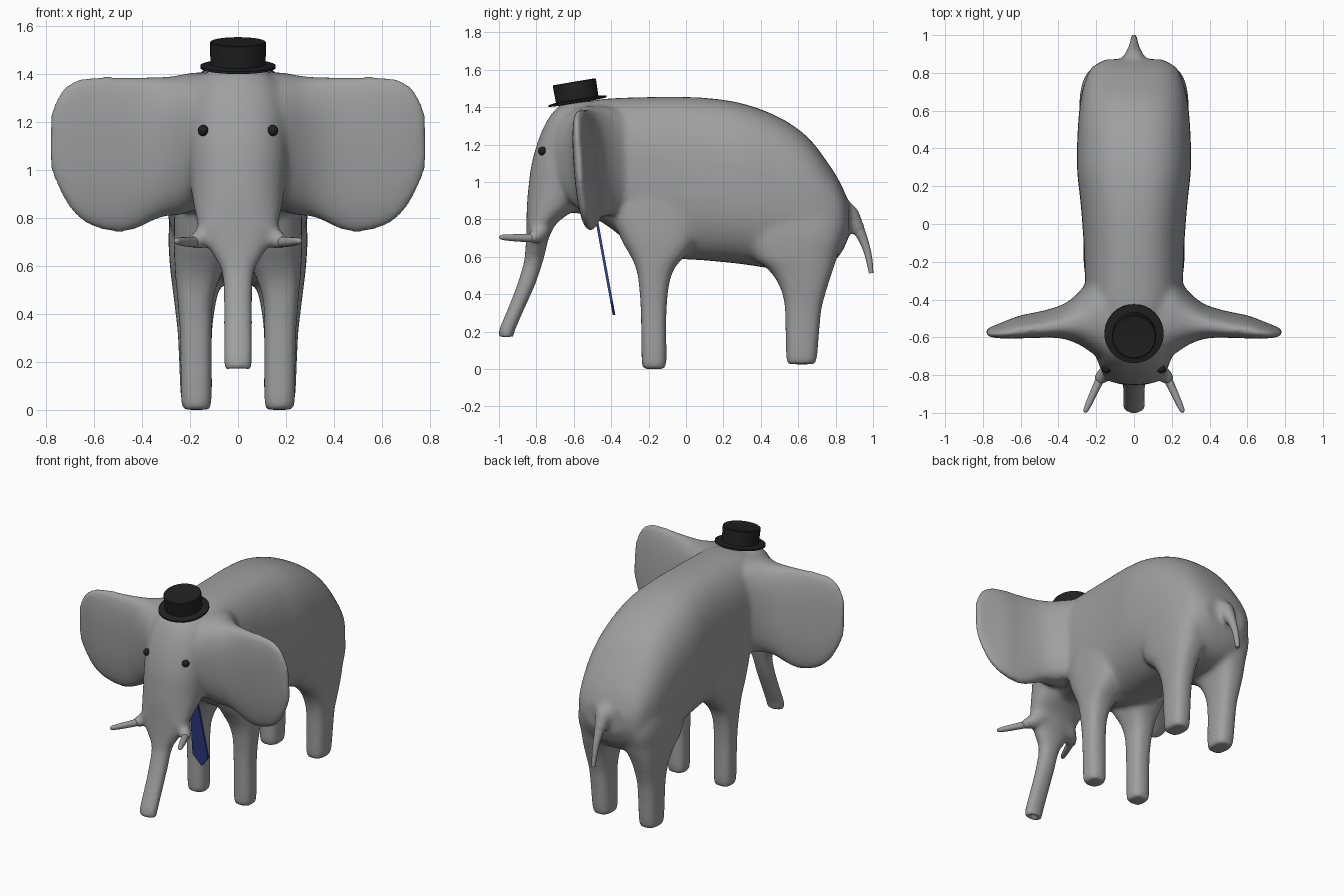
import bpy, bmesh, math
from mathutils import Vector, Matrix

if "Cube" in bpy.data.objects:
    bpy.data.objects.remove(bpy.data.objects["Cube"])


def material(name, rgb):
    m = bpy.data.materials.new(name)
    m.diffuse_color = (*rgb, 1)
    m.use_nodes = True
    m.node_tree.nodes["Principled BSDF"].inputs["Base Color"].default_value = m.diffuse_color
    return m


GREY = material("grey skin", (0.35, 0.35, 0.35))
BLACK = material("black", (0.015, 0.015, 0.015))
BLUE = material("tie blue", (0.03, 0.055, 0.28))


def finish(bm, name, mat, angle=None):
    bmesh.ops.recalc_face_normals(bm, faces=bm.faces[:])
    me = bpy.data.meshes.new(name)
    bm.to_mesh(me)
    bm.free()
    me.materials.append(mat)
    ob = bpy.data.objects.new(name, me)
    bpy.context.collection.objects.link(ob)
    if angle is not None:
        bpy.ops.object.select_all(action='DESELECT')
        ob.select_set(True)
        bpy.context.view_layer.objects.active = ob
        bpy.ops.object.shade_smooth_by_angle(angle=math.radians(angle))
    return ob


def smooth_rows(rows, steps=5):
    """Catmull-Rom interpolation of rows of numbers."""
    out = []
    for i in range(len(rows) - 1):
        a, b = rows[max(i - 1, 0)], rows[i]
        c, d = rows[i + 1], rows[min(i + 2, len(rows) - 1)]
        for s in range(steps):
            t = s / steps
            out.append([0.5 * (2 * q + (r - p) * t + (2 * p - 5 * q + 4 * r - w) * t * t
                               + (3 * q - p - 3 * r + w) * t ** 3)
                        for p, q, r, w in zip(a, b, c, d)])
    out.append(list(rows[-1]))
    return out


def bridge(bm, rings):
    vs = [[bm.verts.new(p) for p in ring] for ring in rings]
    n = len(vs[0])
    for a, b in zip(vs, vs[1:]):
        for i in range(n):
            bm.faces.new((a[i], a[(i + 1) % n], b[(i + 1) % n], b[i]))
    bm.faces.new(vs[0][::-1])
    bm.faces.new(vs[-1])


def loft(bm, axis, rows, power=2.4, side=1, lean=0.0, n=40):
    """Rows: position along axis, then min/max on the two other axes."""
    others = [k for k in range(3) if k != axis]
    rings = []
    for t, a0, a1, b0, b1 in smooth_rows(rows):
        ring = []
        for i in range(n):
            ang = 2 * math.pi * i / n
            p = [0, 0, 0]
            p[axis] = t
            for k, f, lo, hi in ((others[0], math.cos(ang), a0, a1), (others[1], math.sin(ang), b0, b1)):
                p[k] = (lo + hi) / 2 + (hi - lo) / 2 * math.copysign(abs(f) ** (2 / power), f)
            p[1] -= lean * (p[2] - 1.08)
            p[0] *= side
            ring.append(p)
        rings.append(ring)
    bridge(bm, rings)


def tube(bm, pts, side=1, n=16):
    """Round tapering tube through x, y, z, radius rows."""
    rows = smooth_rows(pts)
    rings = []
    for i, (x, y, z, r) in enumerate(rows):
        d = Vector(rows[min(i + 1, len(rows) - 1)][:3]) - Vector(rows[max(i - 1, 0)][:3])
        q = d.to_track_quat('Z', 'Y')
        ring = []
        for k in range(n):
            ang = 2 * math.pi * k / n
            p = Vector((x, y, z)) + q @ Vector((r * math.cos(ang), r * math.sin(ang), 0))
            p.x *= side
            ring.append(p)
        rings.append(ring)
    bridge(bm, rings)


# Skin: torso, head with trunk, ears, legs, tusk sockets and tail root fused together
skin = bmesh.new()
torso = [(-.62, .84, 1.40, .18), (-.5, .81, 1.435, .22), (-.4, .75, 1.447, .25),
         (-.28, .66, 1.452, .26), (-.1, .597, 1.455, .267), (.1, .58, 1.45, .282),
         (.3, .56, 1.42, .302), (.5, .53, 1.345, .298), (.65, .52, 1.24, .284),
         (.76, .55, 1.10, .258), (.83, .62, .985, .222), (.872, .71, .885, .15)]
loft(skin, 1, [(y, -w, w, z0, z1) for y, z0, z1, w in torso], 2.5)

head = [(1.43, -.65, -.5, .1), (1.36, -.722, -.45, .17), (1.25, -.78, -.45, .2),
        (1.1, -.825, -.45, .21), (.95, -.845, -.5, .2), (.85, -.852, -.6, .185),
        (.78, -.853, -.69, .17), (.7, -.855, -.733, .14), (.63, -.86, -.75, .095),
        (.57, -.868, -.765, .067), (.45, -.904, -.806, .062), (.32, -.954, -.864, .062),
        (.21, -1.0, -.912, .062), (.163, -.998, -.925, .056), (.168, -.985, -.94, .038),
        (.2, -.978, -.935, .032)]
loft(skin, 2, [(z, -w, w, y0, y1) for z, y0, y1, w in head], 2.2)

ear = [(.1, -.75, -.15, .86, 1.41), (.2, -.695, -.24, .825, 1.405), (.25, -.66, -.31, .81, 1.395),
       (.3, -.63, -.37, .808, 1.39), (.36, -.607, -.42, .785, 1.39), (.42, -.598, -.447, .755, 1.39),
       (.5, -.598, -.47, .738, 1.391), (.6, -.6, -.49, .76, 1.391),
       (.68, -.6, -.518, .81, 1.377), (.74, -.595, -.54, .9, 1.33), (.783, -.588, -.555, 1.0, 1.24)]
front_leg = [(0, .125, .22, -.225, -.115), (.03, .11, .237, -.237, -.104), (.3, .109, .242, -.242, -.104),
             (.45, .105, .252, -.252, -.09), (.54, .08, .26, -.268, -.06), (.61, .05, .265, -.3, .0),
             (.7, .03, .268, -.35, .06), (.85, .03, .264, -.4, .1), (1.02, .03, .25, -.36, .08)]
hind_leg = [(.025, .12, .225, .545, .685), (.055, .109, .239, .535, .7), (.3, .109, .25, .53, .722),
            (.4, .1, .26, .515, .745), (.48, .085, .27, .48, .77), (.54, .06, .277, .43, .79),
            (.6, .03, .284, .36, .808), (.75, .02, .289, .32, .84), (.98, .02, .26, .32, .76)]
socket = [(.1, -.78, .76, .065), (.14, -.785, .725, .048), (.172, -.81, .705, .038), (.19, -.84, .702, .032)]
for s in (1, -1):
    loft(skin, 0, ear, 2.3, s, .07)
    loft(skin, 2, front_leg, 2.7, s)
    loft(skin, 2, hind_leg, 2.7, s)
    tube(skin, socket, s)
tail = [(0, .79, .87, .06), (0, .865, .825, .055), (0, .9, .78, .041), (0, .935, .72, .028),
        (0, .963, .65, .021), (0, .98, .58, .017), (0, .99, .512, .012)]
tube(skin, [(x, y, z, r + .006) for x, y, z, r in tail[:4]])
body = finish(skin, "body_skin", GREY)
fuse = body.modifiers.new("fuse", 'REMESH')
fuse.mode = 'VOXEL'
fuse.voxel_size = 0.013
fuse.use_smooth_shade = True
soft = body.modifiers.new("soften", 'SMOOTH')
soft.factor = 0.5
soft.iterations = 18

# Tail
bm = bmesh.new()
tube(bm, tail)
finish(bm, "tail", GREY, 60)

# Tusks and eyes
for s, label in ((1, "right"), (-1, "left")):
    bm = bmesh.new()
    tube(bm, [(.165, -.79, .7, .024), (.2, -.865, .7, .021), (.232, -.935, .702, .018),
              (.255, -.985, .704, .013), (.26, -.998, .705, .004)], s)
    finish(bm, "tusk_" + label, GREY, 60)
    bm = bmesh.new()
    bmesh.ops.create_uvsphere(bm, u_segments=20, v_segments=12, radius=.023,
                              matrix=Matrix.Translation((s * .145, -.768, 1.165)))
    finish(bm, "eye_" + label, BLACK, 60)

# Hat: one turned profile, tilted forward
bm = bmesh.new()
profile = [(.05, -.01), (.157, -.004), (.157, .006), (.115, .012), (.117, .103), (.112, .107), (.09, .104)]
tilt = Matrix.Translation((0, -.58, 1.43)) @ Matrix.Rotation(math.radians(9.5), 4, 'X')
bridge(bm, [[tilt @ Vector((r * math.cos(k * math.pi / 24), r * math.sin(k * math.pi / 24), z))
             for k in range(48)] for r, z in profile])
finish(bm, "hat", BLACK, 35)

# Tie: thin plate hanging from the chest, sloping back
bm = bmesh.new()
half = [(.03, .82), (.034, .77), (.03, .74), (.058, .36)]
outline = half + [(0, .288)] + [(-x, z) for x, z in reversed(half)]
plate = []
for off in (-.007, .007):
    plate.append([(x, -.385 - (z - .29) * .183 + off, z) for x, z in outline])
bridge(bm, plate)
finish(bm, "tie", BLUE)
